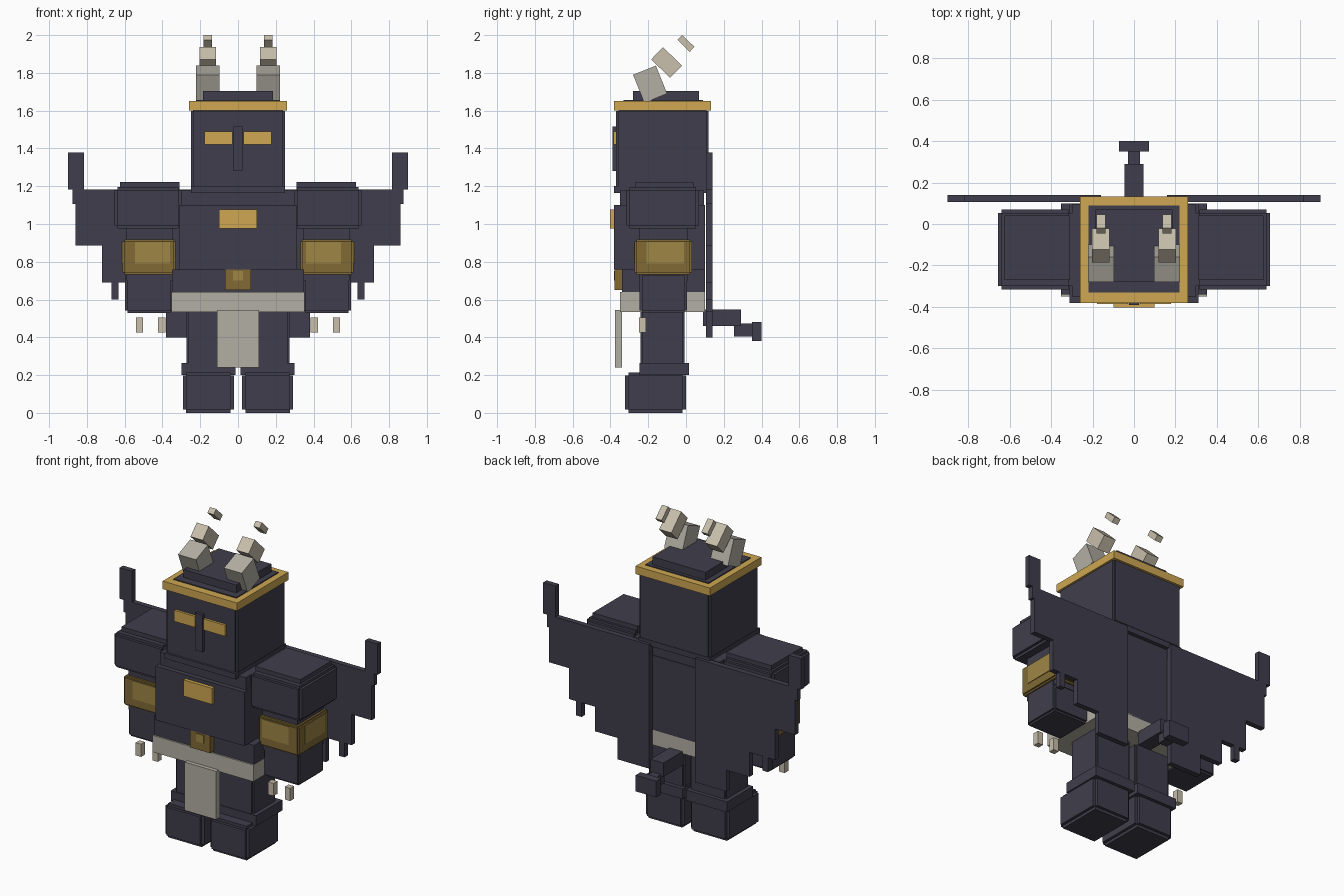
import bpy, bmesh, math
from mathutils import Matrix, Vector

if "Cube" in bpy.data.objects:
    bpy.data.objects.remove(bpy.data.objects["Cube"])


def material(name, rgb):
    m = bpy.data.materials.new(name)
    m.diffuse_color = (*rgb, 1)
    m.use_nodes = True
    m.node_tree.nodes["Principled BSDF"].inputs["Base Color"].default_value = m.diffuse_color
    return m


DARK = material("dark slate", (0.050, 0.048, 0.072))
GOLD = material("gold", (0.62, 0.39, 0.085))
BRONZE = material("dark bronze", (0.22, 0.145, 0.036))
BRASS = material("mid brass", (0.34, 0.24, 0.06))
STONE = material("grey stone", (0.45, 0.43, 0.37))
BONE = material("bone", (0.58, 0.52, 0.41))


def finish(name, bm, mat):
    bmesh.ops.recalc_face_normals(bm, faces=bm.faces)
    me = bpy.data.meshes.new(name)
    bm.to_mesh(me)
    bm.free()
    me.materials.append(mat)
    ob = bpy.data.objects.new(name, me)
    bpy.context.collection.objects.link(ob)
    return ob


def add_cube(bm, lo, hi):
    c, s = (lo + hi) / 2, hi - lo
    bmesh.ops.create_cube(bm, size=1, matrix=Matrix.Translation(c) @ Matrix.Diagonal((*s, 1)))


def box(name, x, y, z, mat=DARK, step=0):
    """Box from axis ranges; step > 0 gives notched edges from three crossing boxes."""
    bm = bmesh.new()
    lo, hi = (Vector(v) for v in zip(x, y, z))
    if step:
        for axis in range(3):
            d = Vector([0 if i == axis else step for i in range(3)])
            add_cube(bm, lo + d, hi - d)
    else:
        add_cube(bm, lo, hi)
    return finish(name, bm, mat)


def pair(name, x, y, z, mat=DARK, step=0):
    box("left_" + name, x, y, z, mat, step)
    box("right_" + name, (-x[1], -x[0]), y, z, mat, step)


def mid(name, half, y, z, mat=DARK, step=0):
    return box(name, (-half, half), y, z, mat, step)


# Head, crown and face
mid("head", 0.25, (-0.37, 0.12), (1.19, 1.61), DARK, 0.012)
mid("crown_band", 0.26, (-0.38, 0.132), (1.60, 1.65), GOLD)
mid("crown_inner_plate", 0.22, (-0.33, 0.09), (1.62, 1.656))
mid("crown_top", 0.185, (-0.28, 0.07), (1.65, 1.705))
mid("nose", 0.025, (-0.39, -0.36), (1.28, 1.515))
pair("eye", (0.03, 0.178), (-0.385, -0.36), (1.42, 1.49), GOLD)

# Horns made of three tilted blocks on each side
HORN = [("base", -0.19, 1.74, (0.125, 0.13, 0.16), 22, STONE),
        ("middle", -0.103, 1.855, (0.085, 0.09, 0.14), 46, BONE),
        ("tip", 0.0, 1.956, (0.043, 0.036, 0.09), 46, BONE)]
for side, sx in (("left", 1), ("right", -1)):
    for part, y, z, size, ang, mat in HORN:
        bm = bmesh.new()
        bmesh.ops.create_cube(bm, size=1, matrix=Matrix.Translation((sx * 0.16, y, z))
                              @ Matrix.Rotation(math.radians(ang), 4, 'X')
                              @ Matrix.Diagonal((*size, 1)))
        finish(f"{side}_horn_{part}", bm, mat)

# Torso
mid("collar", 0.25, (-0.38, 0.12), (1.165, 1.20))
mid("upper_torso", 0.30, (-0.35, 0.095), (1.08, 1.178))
mid("chest", 0.31, (-0.38, 0.10), (0.76, 1.10))
mid("waist", 0.35, (-0.34, 0.10), (0.63, 0.76))
mid("chest_gem", 0.10, (-0.402, -0.37), (0.975, 1.077), GOLD)
mid("buckle", 0.07, (-0.378, -0.33), (0.65, 0.76), BRONZE)
mid("buckle_shine", 0.026, (-0.382, -0.376), (0.70, 0.752), BRASS)
mid("belt", 0.352, (-0.35, 0.10), (0.535, 0.64), STONE)
mid("loincloth", 0.11, (-0.375, -0.338), (0.24, 0.545), STONE)

# Arms
pair("shoulder", (0.30, 0.655), (-0.315, 0.07), (0.975, 1.195), DARK, 0.016)
pair("shoulder_plate", (0.31, 0.625), (-0.27, 0.04), (1.17, 1.222))
pair("upper_arm", (0.345, 0.59), (-0.25, 0.01), (0.70, 1.0))
pair("bracer", (0.33, 0.612), (-0.272, 0.032), (0.732, 0.918), BRONZE, 0.01)
pair("bracer_front_shine", (0.36, 0.545), (-0.276, -0.27), (0.79, 0.905), BRASS)
pair("bracer_side_shine", (0.61, 0.616), (-0.21, -0.01), (0.79, 0.905), BRASS)
pair("forearm", (0.345, 0.598), (-0.245, 0.005), (0.53, 0.74), DARK, 0.012)
for i, x in enumerate((0.385, 0.502)):
    pair(f"claw_{i + 1}", (x, x + 0.038), (-0.25, -0.212), (0.425, 0.505), BONE)

# Legs and feet
pair("leg", (0.02, 0.272), (-0.24, -0.008), (0.24, 0.56), DARK, 0.01)
pair("ankle", (0.012, 0.298), (-0.245, 0.017), (0.20, 0.265))
pair("foot", (0.022, 0.292), (-0.323, 0.0), (0.0, 0.215), DARK, 0.018)

# Stepped wings cut from a flat outline
OUTLINE = [(0.16, 1.182), (0.815, 1.182), (0.815, 1.378), (0.90, 1.378), (0.90, 1.182),
           (0.875, 1.182), (0.875, 1.105), (0.86, 1.105), (0.86, 0.885), (0.72, 0.885),
           (0.72, 0.69), (0.67, 0.69), (0.67, 0.60), (0.632, 0.60), (0.632, 0.69),
           (0.54, 0.69), (0.54, 0.535), (0.38, 0.535), (0.38, 0.40), (0.16, 0.40)]
for side, sx in (("left", 1), ("right", -1)):
    bm = bmesh.new()
    face = bm.faces.new([bm.verts.new((sx * x, 0.105, z)) for x, z in OUTLINE])
    ext = bmesh.ops.extrude_face_region(bm, geom=[face], use_keep_orig=True)
    bmesh.ops.translate(bm, vec=(0, 0.034, 0),
                        verts=[v for v in ext["geom"] if isinstance(v, bmesh.types.BMVert)])
    finish(f"{side}_wing", bm, DARK)

# Tail
mid("tail_base", 0.045, (0.09, 0.29), (0.46, 0.548))
mid("tail_middle", 0.03, (0.255, 0.355), (0.405, 0.472))
mid("tail_tip", 0.072, (0.35, 0.40), (0.38, 0.482))
